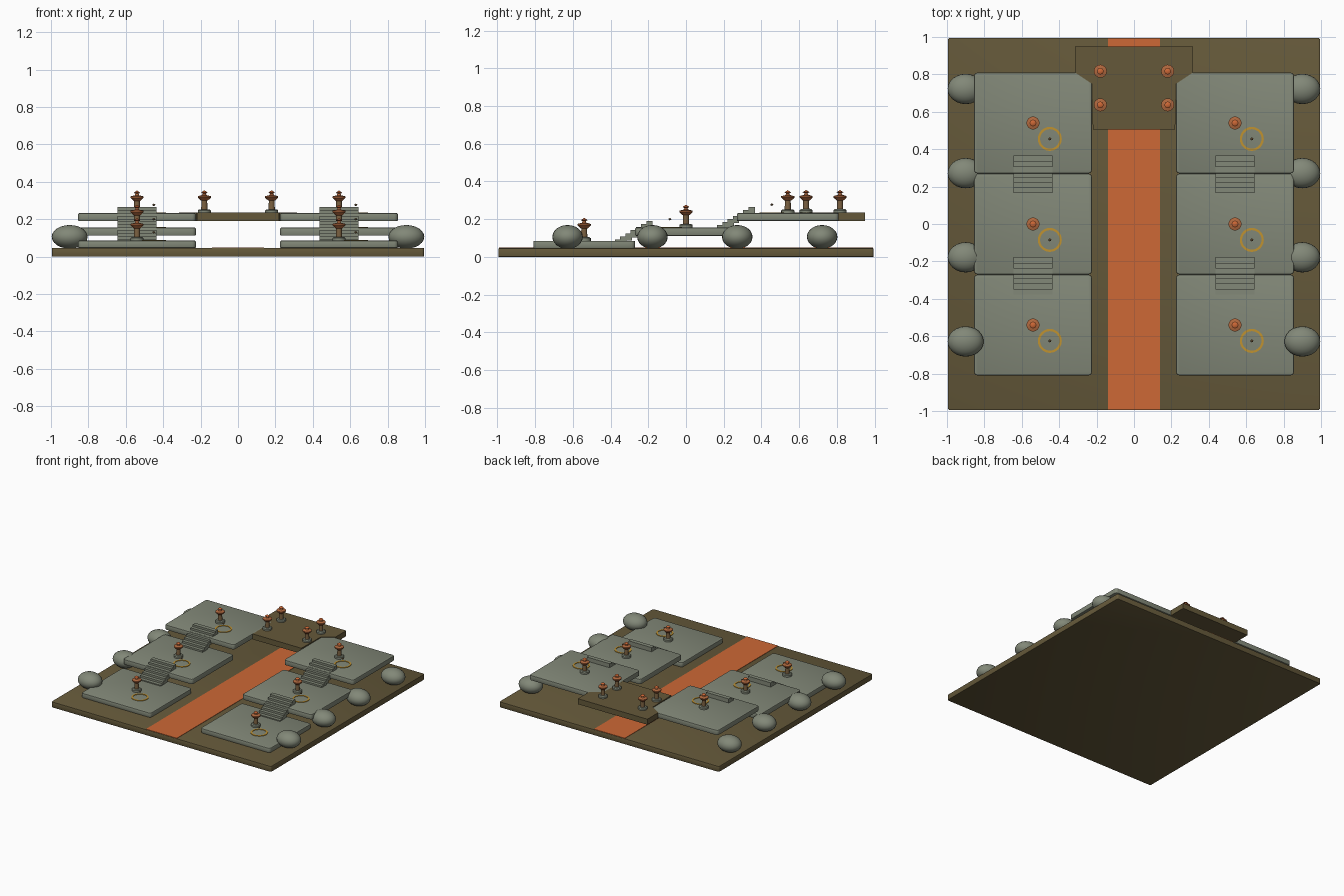
import bpy, bmesh, math
from mathutils import Matrix

if "Cube" in bpy.data.objects:
    bpy.data.objects.remove(bpy.data.objects["Cube"])


def mat(name, r, g, b):
    m = bpy.data.materials.new(name)
    lin = lambda c: (c / 255 / 12.92) if c < 11 else ((c / 255 + 0.055) / 1.055) ** 2.4
    m.diffuse_color = (lin(r), lin(g), lin(b), 1)
    m.use_nodes = True
    m.node_tree.nodes["Principled BSDF"].inputs["Base Color"].default_value = m.diffuse_color
    return m


EARTH = mat("dark earth", 101, 89, 58)
STONE = mat("grey green stone", 130, 136, 120)
PATH = mat("terracotta path", 205, 104, 54)
GOLD = mat("gold", 192, 146, 48)
BRONZE = mat("bronze", 122, 96, 64)
COPPER = mat("copper", 176, 104, 62)


def finish(name, bm, material, smooth=False):
    bmesh.ops.recalc_face_normals(bm, faces=bm.faces)
    me = bpy.data.meshes.new(name)
    bm.to_mesh(me)
    bm.free()
    me.materials.append(material)
    ob = bpy.data.objects.new(name, me)
    bpy.context.collection.objects.link(ob)
    if smooth:
        bpy.context.view_layer.objects.active = ob
        bpy.ops.object.select_all(action='DESELECT')
        ob.select_set(True)
        bpy.ops.object.shade_smooth_by_angle(angle=math.radians(40))
    return ob


def box(name, x0, x1, y0, y1, z0, z1, material, bevel=0):
    bm = bmesh.new()
    bmesh.ops.create_cube(bm, size=1)
    for v in bm.verts:
        v.co.x = x1 if v.co.x > 0 else x0
        v.co.y = y1 if v.co.y > 0 else y0
        v.co.z = z1 if v.co.z > 0 else z0
    if bevel:
        # round the upright corners, then soften the rims
        up = [e for e in bm.edges if abs(e.verts[0].co.z - e.verts[1].co.z) > 1e-4]
        bmesh.ops.bevel(bm, geom=up, offset=bevel * 2, segments=3, profile=0.5, affect='EDGES')
        rim = [e for e in bm.edges if abs(e.verts[0].co.z - e.verts[1].co.z) < 1e-5]
        bmesh.ops.bevel(bm, geom=rim, offset=bevel * 0.6, segments=2, profile=0.5, affect='EDGES')
    return finish(name, bm, material, bool(bevel))


def lathe(name, x, y, z, profile, material, n=16):
    bm = bmesh.new()
    rings = []
    for r, h in profile:
        if r == 0:
            rings.append([bm.verts.new((x, y, z + h))])
        else:
            rings.append([bm.verts.new((x + r * math.cos(2 * math.pi * i / n),
                                        y + r * math.sin(2 * math.pi * i / n), z + h))
                          for i in range(n)])
    for a, b in zip(rings, rings[1:]):
        for i in range(n):
            j = (i + 1) % n
            vs = [a[i % len(a)], a[j % len(a)], b[j % len(b)], b[i % len(b)]]
            bm.faces.new(list(dict.fromkeys(vs)))
    return finish(name, bm, material, True)


def ball(name, x, y, z, rx, ry, rz, material, seg=24):
    bm = bmesh.new()
    bmesh.ops.create_uvsphere(bm, u_segments=seg, v_segments=seg // 2, radius=1,
                              matrix=Matrix.Translation((x, y, z)) @ Matrix.Diagonal((rx, ry, rz, 1)))
    return finish(name, bm, material, True)


def lamp(x, y, z):
    lathe("lamp_foot", x, y, z, [(0, -.004), (.035, -.004), (.035, .014), (.028, .02), (0, .02)], STONE)
    lathe("lamp_post", x, y, z, [(0, .018), (.017, .018), (.015, .07), (0, .07)], BRONZE)
    lathe("lamp_bowl", x, y, z, [(0, .066), (.018, .066), (.035, .082), (.035, .09),
                                 (.012, .096), (.007, .108), (0, .108)], COPPER)
    lathe("lamp_flame", x, y, z, [(0, .1), (.018, .11), (0, .122)], PATH, 8)


# ground slab and path
box("ground_slab", -.995, .995, -.995, .995, 0, .046, EARTH, .006)
box("central_path", -.14, .14, -.992, .992, .042, .049, PATH)

# terraces with lamps, rings and floating beads
levels = [(-.54, .046, .085), (0, .112, .155), (.54, .19, .232)]
for s in (-1, 1):
    cx = .54 * s
    for cy, z0, z1 in levels:
        box("terrace", cx - .315, cx + .315, cy - .27, cy + .27, z0, z1, STONE, .01)
        lamp(cx, cy, z1)
        rx, ry = cx + .09, cy - .085
        lathe("gold_ring", rx, ry, z1, [(.052, -.003), (.052, .004), (.064, .004), (.064, -.003)], GOLD, 32)
        ball("floating_bead", rx, ry, z1 + .045, .008, .008, .006, BRONZE, 8)
    # stairs between terraces
    for y0, ztop in ((-.377, .093), (.165, .168)):
        for i in range(7):
            y, z = y0 + i * .0277, ztop + i * .0162
            box("stair_step", cx - .103, cx + .103, y, y + .034, z - .038, z, STONE)
    # boulders along the outer edge
    for y in (-.628, -.178, .272, .722):
        ball("boulder", s * .9, y, .106, .096, .081, .063, STONE)

# bridge joining the top terraces
bm = bmesh.new()
half = [(.22, .505), (.225, .75), (.315, .81), (.315, .95)]
pts = half + [(-x, y) for x, y in reversed(half)]
face = bm.faces.new([bm.verts.new((x, y, .19)) for x, y in pts])
ext = bmesh.ops.extrude_face_region(bm, geom=[face])
for v in ext["geom"]:
    if isinstance(v, bmesh.types.BMVert):
        v.co.z = .235
finish("bridge_deck", bm, EARTH)
for x in (-.18, .18):
    for y in (.637, .817):
        lamp(x, y, .233)
